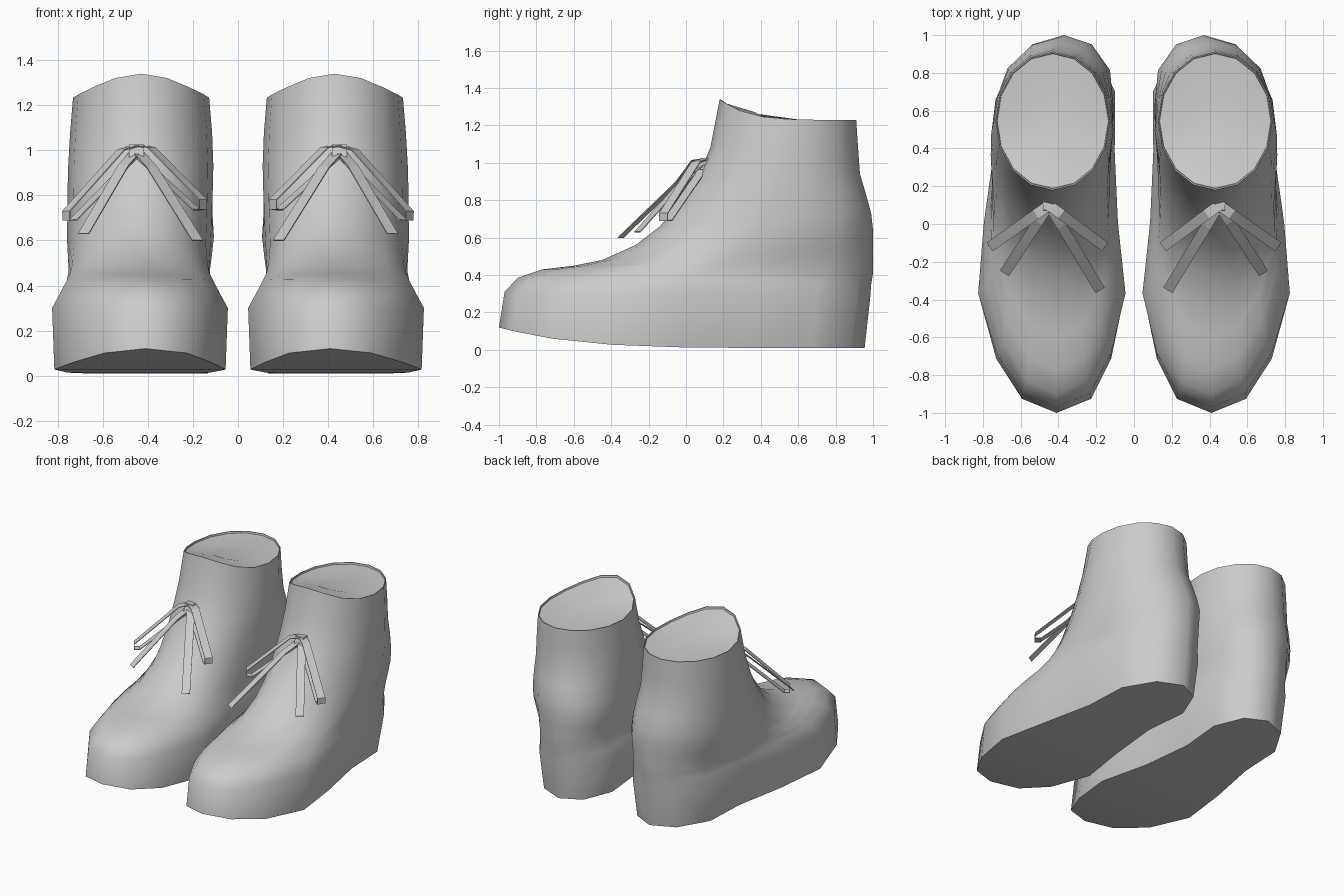
import bpy, bmesh, math
from mathutils import Vector

cube = bpy.data.objects.get("Cube")
if cube:
    bpy.data.objects.remove(cube)

grey = bpy.data.materials.new("plain_grey")
grey.use_nodes = True
COLOUR = (0.6, 0.6, 0.6, 1)
grey.diffuse_color = COLOUR
grey.node_tree.nodes["Principled BSDF"].inputs["Base Color"].default_value = COLOUR


def finish(name, bm, smooth=False):
    bmesh.ops.recalc_face_normals(bm, faces=bm.faces)
    mesh = bpy.data.meshes.new(name)
    bm.to_mesh(mesh)
    bm.free()
    mesh.materials.append(grey)
    ob = bpy.data.objects.new(name, mesh)
    bpy.context.collection.objects.link(ob)
    if smooth:
        bpy.ops.object.select_all(action='DESELECT')
        ob.select_set(True)
        bpy.context.view_layer.objects.active = ob
        bpy.ops.object.shade_smooth_by_angle(angle=math.radians(55))
    return ob


# Relative half widths from toe to heel for the sole, the foot edge and the ankle
HALF = 8
SOLE = [0, .48, .80, 1, .83, .68, .70, .42, 0]
FOOT = [0, .46, .78, 1, .91, .82, .77, .45, 0]
ANKLE = [0, .37, .69, .90, .98, .97, .84, .48, 0]
CENTRE = [.41, .41, .425, .435, .44, .422, .40, .38, .37]

# Rings: front y, front z, back y, back z, half width, ankle share, z falloff
RINGS = [
    (-1, .12, .955, .01, .38, 0, 5),
    (-.97, .31, .985, .28, .39, 0, 1),
    (-.90, .385, .99, .35, .357, .2, 1),
    (-.77, .43, 1.0, .41, .338, .4, 1),
    (-.60, .45, 1.0, .48, .327, .6, 1),
    (-.45, .48, 1.0, .55, .325, .8, 1),
    (-.27, .56, 1.0, .64, .325, 1, 1),
    (-.14, .66, .99, .73, .325, 1, 1),
    (-.02, .80, .96, .84, .325, 1, 1),
    (.06, .92, .93, .94, .323, 1, 1),
    (.13, 1.08, .92, 1.08, .315, 1, 1),
    (.18, 1.34, .91, 1.23, .302, 1, 5),
]


def mix(a, b, f):
    return a + (b - a) * f


def ring_points(side, level, yf, zf, yb, zb, width, ankle, falloff):
    pts = []
    shaft = min(1, max(0, (zb - .64) / .35))
    lower = SOLE if level == 0 else FOOT
    for i in range(2 * HALF):
        j = i if i <= HALF else 2 * HALF - i
        sign = 1 if i <= HALF else -1
        a = math.pi * j / HALF
        t = (1 - math.cos(a)) / 2
        w = width * mix(mix(lower[j], ANKLE[j], ankle), math.sin(a), shaft)
        cx = mix(CENTRE[j], .43, shaft)
        pts.append(Vector((side * (cx + sign * w), mix(yf, yb, t),
                           mix(zb, zf, (1 - t) ** falloff))))
    return pts


def make_boot(name, side):
    bm = bmesh.new()
    rings = [ring_points(side, k, *r) for k, r in enumerate(RINGS)]
    # Thin rim and shallow, closed top
    top = rings[-1]
    mid = Vector((side * .43, .56, 1.225))
    for scale, drop in ((.982, 0), (.975, .012), (.5, .012)):
        rings.append([mid.lerp(p, scale) - Vector((0, 0, drop)) for p in top])
    loops = [[bm.verts.new(p) for p in ring] for ring in rings]
    n = 2 * HALF
    for lo, hi in zip(loops, loops[1:]):
        for i in range(n):
            k = (i + 1) % n
            bm.faces.new((lo[i], lo[k], hi[k], hi[i]))
    # Sole in strips across the foot, so that the raised toe bends cleanly
    sole = loops[0]
    bm.faces.new((sole[0], sole[1], sole[-1]))
    for i in range(1, HALF - 1):
        bm.faces.new((sole[i], sole[i + 1], sole[-i - 1], sole[-i]))
    bm.faces.new((sole[HALF - 1], sole[HALF], sole[HALF + 1]))
    bm.faces.new(loops[-1])
    finish(name, bm, smooth=True)


def make_ribbon(name, side, path, width=.056):
    # Flat strip whose width runs level, across the direction of the path
    bm = bmesh.new()
    pts = [Vector((side * x, y, z)) for x, y, z in path]
    run = max(pts, key=lambda p: (p - pts[0]).length) - pts[0]
    across = Vector((-run.y, run.x, 0)).normalized() * width / 2
    rows = [(bm.verts.new(p - across), bm.verts.new(p + across)) for p in pts]
    for a, b in zip(rows, rows[1:]):
        bm.faces.new((a[0], a[1], b[1], b[0]))
    solid = finish(name, bm).modifiers.new("thickness", 'SOLIDIFY')
    solid.thickness = .005
    solid.offset = 0


def make_knot(name, side):
    bm = bmesh.new()
    bmesh.ops.create_cube(bm, size=1)
    for v in bm.verts:
        x, y, z = v.co
        v.co = Vector((side * .45 + x * .066, .1 + y * .07 + z * .02, .995 + z * .06))
    finish(name, bm)


KNOT = Vector((.45, .1, 1.0))


def loop_path(end):
    # Out along the upper strand, around the fold and back underneath
    end = Vector(end)
    shoulder = KNOT.lerp(end, .22) + Vector((0, 0, .07))
    return [KNOT + Vector((0, 0, .02)), shoulder, end + Vector((0, 0, .04)),
            end, end.lerp(KNOT, .1) - Vector((0, 0, .03)), KNOT - Vector((0, 0, .02))]


def tail_path(end):
    end = Vector(end)
    return [KNOT, KNOT.lerp(end, .25) + Vector((0, 0, .025)), end]


for word, side in (("left", 1), ("right", -1)):
    make_boot(word + "_boot", side)
    make_knot(word + "_lace_knot", side)
    make_ribbon(word + "_outer_loop", side, loop_path((.762, -.12, .69)))
    make_ribbon(word + "_inner_loop", side, loop_path((.155, -.12, .74)))
    make_ribbon(word + "_outer_tail", side, tail_path((.685, -.26, .63)))
    make_ribbon(word + "_inner_tail", side, tail_path((.18, -.35, .60)))
